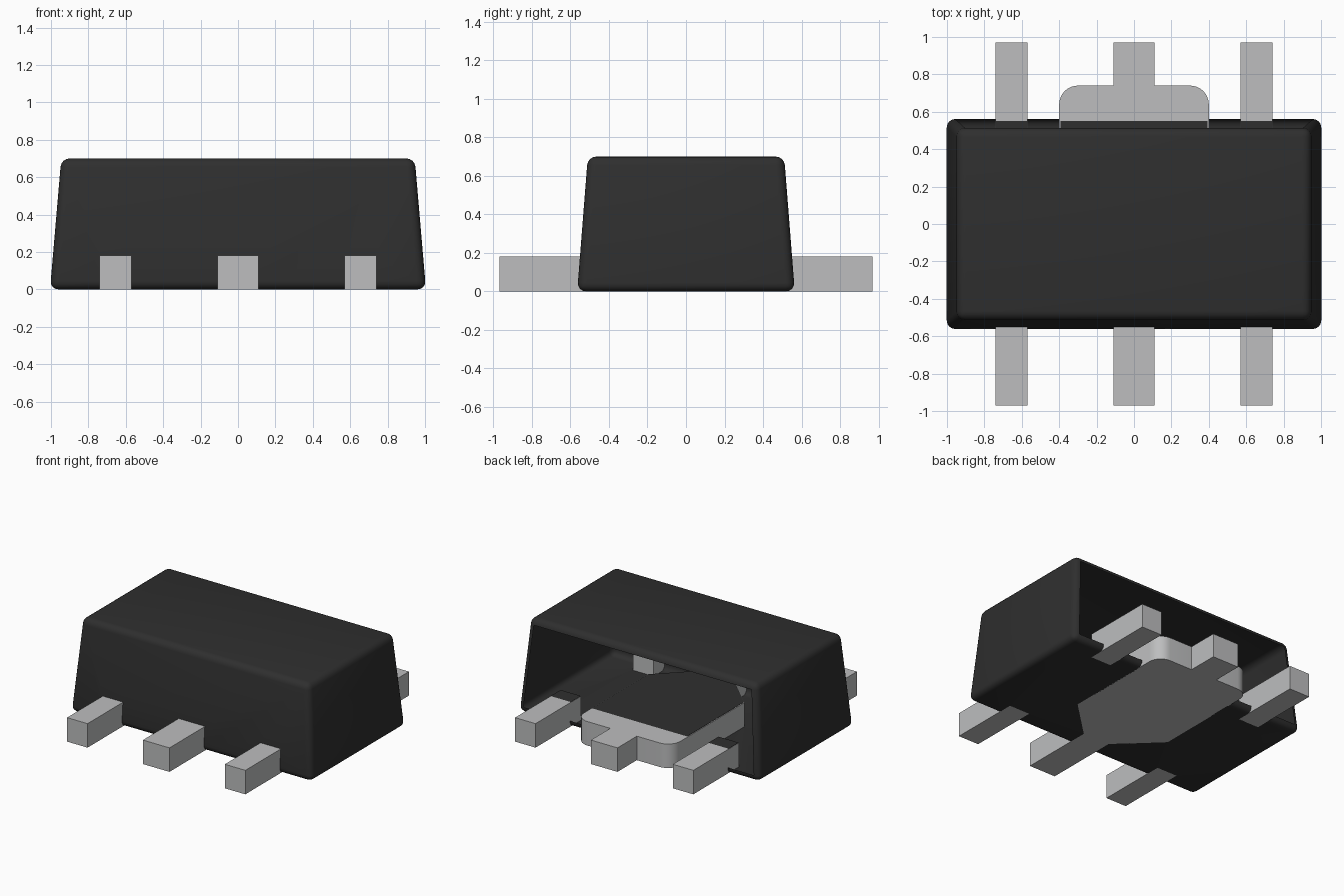
import bpy, bmesh, math

cube = bpy.data.objects.get("Cube")
if cube:
    bpy.data.objects.remove(cube)


def material(name, color):
    m = bpy.data.materials.new(name)
    m.use_nodes = True
    m.diffuse_color = color
    m.node_tree.nodes["Principled BSDF"].inputs["Base Color"].default_value = color
    return m


black = material("black plastic", (0.028, 0.028, 0.028, 1))
metal = material("grey metal", (0.51, 0.515, 0.52, 1))


def make_object(name, bm, mat, location=(0, 0, 0)):
    bmesh.ops.recalc_face_normals(bm, faces=bm.faces)
    mesh = bpy.data.meshes.new(name)
    bm.to_mesh(mesh)
    bm.free()
    mesh.materials.append(mat)
    ob = bpy.data.objects.new(name, mesh)
    ob.location = location
    bpy.context.collection.objects.link(ob)
    return ob


def prism(name, outline, bottom, top, mat, location=(0, 0, 0)):
    bm = bmesh.new()
    face = bm.faces.new([bm.verts.new((x, y, bottom)) for x, y in outline])
    side = bmesh.ops.extrude_face_region(bm, geom=[face])["geom"]
    for v in side:
        if isinstance(v, bmesh.types.BMVert):
            v.co.z = top
    return make_object(name, bm, mat, location)


def smooth(ob):
    bpy.ops.object.select_all(action="DESELECT")
    ob.select_set(True)
    bpy.context.view_layer.objects.active = ob
    bpy.ops.object.shade_smooth_by_angle(angle=math.radians(32))


HEIGHT = 0.7
LEAD_TOP = 0.18

# Tapered, rounded body
bm = bmesh.new()
bmesh.ops.create_cube(bm, size=1)
for v in bm.verts:
    high = v.co.z > 0
    v.co.x *= 1.89 if high else 2.01
    v.co.y *= 1.02 if high else 1.13
    v.co.z = HEIGHT if high else 0
bmesh.ops.bevel(bm, geom=bm.edges[:], offset=0.045, offset_type="OFFSET",
                segments=4, profile=0.5, affect="EDGES")
body = make_object("body", bm, black)

# Outlines of the short leads and of the tab with its two middle leads
lead = [(-0.085, -0.27), (0.085, -0.27), (0.085, 0.27), (-0.085, 0.27)]
arc = [(0.3 + 0.1 * math.cos(a), 0.64 + 0.1 * math.sin(a))
       for a in (math.pi / 2 * i / 8 for i in range(9))]
half = [(0.11, -0.97), (0.11, -0.4), (0.4, -0.12)] + arc + [(0.11, 0.74), (0.11, 0.97)]
tab = half + [(-x, y) for x, y in reversed(half)]

parts = [("center_tab", tab, (0, 0, 0))]
for side, sx in (("left", 1), ("right", -1)):
    for end, sy in (("front", -1), ("back", 1)):
        parts.append((f"{end}_{side}_lead", lead, (sx * 0.655, sy * 0.7, 0)))

# Metal parts, each seated in a pocket cut into the body
for name, outline, place in parts:
    smooth(prism(name, outline, 0, LEAD_TOP, metal, place))
    cutter = prism(name + "_cutter", [(x * 0.985, y * 0.995) for x, y in outline],
                   -0.05, LEAD_TOP + 0.002, black, place)
    cutter.hide_render = True
    bpy.context.view_layer.objects.active = body
    cut = body.modifiers.new("pocket", "BOOLEAN")
    cut.operation = "DIFFERENCE"
    cut.solver = "EXACT"
    cut.object = cutter
    bpy.ops.object.modifier_apply(modifier=cut.name)
    bpy.data.objects.remove(cutter)

# Open back wall
bm = bmesh.new()
bm.from_mesh(body.data)
bm.normal_update()
wall = [f for f in bm.faces if f.normal.y > 0.99 and f.calc_center_median().y > 0.45
        and f.calc_area() > 0.1]
bmesh.ops.delete(bm, geom=wall, context="FACES")
bm.to_mesh(body.data)
bm.free()
smooth(body)
